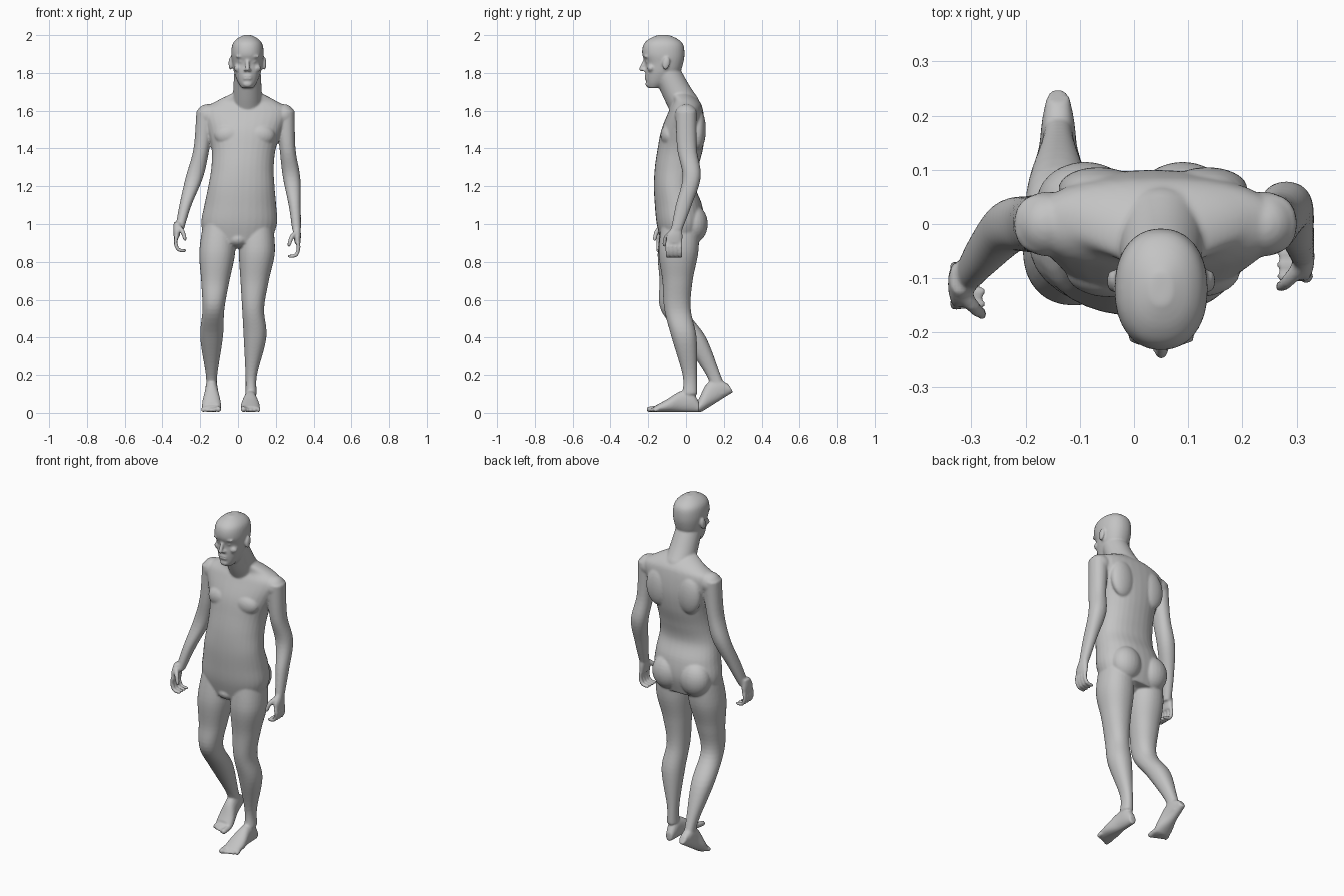
import bpy
import bmesh
from math import cos, sin, pi, radians, copysign
from mathutils import Vector, Matrix

default_cube = bpy.data.objects.get("Cube")
if default_cube:
    bpy.data.objects.remove(default_cube, do_unlink=True)

SIDES = 32
STEPS = 6
bm = bmesh.new()


def skin(rings):
    """Bridge rings of points into a closed shell."""
    loops = [[bm.verts.new(point) for point in ring] for ring in rings]
    for lower, upper in zip(loops, loops[1:]):
        for i in range(len(lower)):
            bm.faces.new((lower[i - 1], lower[i], upper[i], upper[i - 1]))
    bm.faces.new(reversed(loops[0]))
    bm.faces.new(loops[-1])


def smooth_rows(rows):
    """Run a smooth spline through rows of numbers."""
    rows = [Vector(row) for row in rows]
    padded = [rows[0], *rows, rows[-1]]
    result = []
    for before, start, end, after in zip(padded, padded[1:], padded[2:], padded[3:]):
        leave = (end - before) / 2
        arrive = (after - start) / 2
        for step in range(STEPS):
            t = step / STEPS
            ease = t * t * (3 - 2 * t)
            result.append(start.lerp(end, ease) + leave * t * (1 - t) ** 2
                          - arrive * t * t * (1 - t))
    return result + [rows[-1]]


def upright(x, side, along):
    return Vector((x, side, along))


def loft(levels, centres, widths, depths, place=upright, power=2.2):
    """Shell of rounded sections given by centre, half width and half depth."""
    rows = [(level, *centre, width, depth) for level, centre, width, depth
            in zip(levels, centres, widths, depths)]
    rings = []
    for level, x, y, width, depth in smooth_rows(rows):
        ring = []
        for i in range(SIDES):
            angle = 2 * pi * i / SIDES
            c, s = cos(angle), sin(angle)
            ring.append(place(x + width * copysign(abs(c) ** (2 / power), c),
                              y + depth * copysign(abs(s) ** (2 / power), s), level))
        rings.append(ring)
    skin(rings)


def blob(centre, radii, tilt=0):
    """Ellipsoid mass, optionally tilted about x."""
    matrix = (Matrix.Translation(centre) @ Matrix.Rotation(radians(tilt), 4, 'X')
              @ Matrix.Diagonal((*radii, 1)))
    bmesh.ops.create_uvsphere(bm, u_segments=24, v_segments=16, radius=1, matrix=matrix)


def tube(points, start_radius, end_radius):
    """Tapered round tube with rounded ends."""
    path = smooth_rows(points)
    last = len(path) - 1
    rings = []
    for k, point in enumerate(path):
        direction = path[min(k + 1, last)] - path[max(k - 1, 0)]
        turn = direction.to_track_quat('Z', 'Y')
        radius = start_radius + (end_radius - start_radius) * k / last
        rings.append([point + turn @ Vector((radius * cos(2 * pi * i / SIDES),
                                             radius * sin(2 * pi * i / SIDES), 0))
                      for i in range(SIDES)])
    skin(rings)
    blob(path[0], [start_radius] * 3)
    blob(path[-1], [end_radius] * 3)


def lean(height):
    """Sideways shift of the spine, growing from hips to shoulders."""
    return .06 * (height - .9)


# Torso: crotch to base of the neck
torso_levels = [.9 + .1 * k for k in range(8)] + [1.65, 1.7]
torso_middles = (-.03, -.03, -.04, -.06, -.05, -.03, -.015, 0, 0, -.04)
loft(torso_levels, [(lean(z), y) for z, y in zip(torso_levels, torso_middles)],
     (.17, .2, .19, .175, .165, .17, .2, .23, .16, .06),
     (.1, .125, .125, .11, .115, .12, .115, .09, .07, .05))

# Paired masses of chest, shoulder blades, shoulders and seat
for side in (-1, 1):
    blob((.035 + side * .08, -.09, 1.47), (.08, .045, .06))
    blob((.035 + side * .1, .065, 1.5), (.075, .04, .11))
    blob((.04 + side * .2, 0, 1.575), (.06, .06, .06))
    blob((side * .09, .04, 1), (.09, .075, .1))
blob((0, -.06, .92), (.07, .085, .05))

# Neck, leaning forward
tube([(.05, -.01, 1.63), (.05, -.05, 1.7), (.05, -.1, 1.8)], .082, .07)

# Head: jaw to crown
head_middles = (-.17, -.15, -.125, -.115, -.12, -.12, -.12, -.12)
loft((1.72, 1.75, 1.8, 1.85, 1.9, 1.95, 1.98, 2),
     [(.05, y) for y in head_middles],
     (.03, .05, .07, .08, .086, .08, .057, .02),
     (.03, .06, .09, .1, .112, .105, .075, .03))

# Face: nose, chin and lips, then paired nostrils, brows, cheeks, eyes and ears
tube([(.05, -.21, 1.88), (.05, -.225, 1.85), (.05, -.237, 1.82)], .008, .012)
blob((.05, -.2, 1.74), (.025, .016, .016))
for height in (1.77, 1.783):
    blob((.05, -.21, height), (.025, .01, .006))
for side in (-1, 1):
    for across, y, z, radii in ((.013, -.22, 1.815, (.009, .012, .008)),
                                (.034, -.21, 1.887, (.03, .014, .008)),
                                (.047, -.185, 1.825, (.025, .02, .02)),
                                (.032, -.2, 1.86, (.014, .014, .009))):
        blob((.05 + side * across, y, z), radii)
    blob((.05 + side * .09, -.105, 1.85), (.01, .02, .035), tilt=-12)

# Legs: left standing, right trailing with a bent knee
left_leg = ((.1, -.03), (.1, -.04), (.088, -.045), (.08, -.045),
            (.09, -.01), (.07, .02), (.07, .02))
right_leg = ((-.1, -.03), (-.11, -.045), (-.12, -.06), (-.13, -.065),
             (-.14, .04), (-.14, .145), (-.14, .18))
for centres in (left_leg, right_leg):
    loft((1, .85, .7, .55, .4, .2, .1), centres,
         (.085, .095, .075, .058, .06, .03, .03),
         (.1, .105, .08, .07, .066, .038, .04))

# Arms: right one swung forward
left_arm = ((.25, 0), (.262, .005), (.283, .03), (.3, -.012), (.31, -.05))
right_arm = ((-.17, 0), (-.193, 0), (-.23, -.005), (-.278, -.055), (-.31, -.1))
for centres in (left_arm, right_arm):
    loft((1.6, 1.4, 1.25, 1.1, .97), centres,
         (.05, .042, .046, .032, .023), (.055, .052, .048, .042, .03))


def foot(centre, side, ball, lift):
    """Foot whose heel rises about the ball by the lift angle."""
    def place(x, z, y):
        angle = radians(lift) if y > 0 else 0
        return Vector((centre + side * x,
                       ball + y * cos(angle) - z * sin(angle),
                       .004 + y * sin(angle) + z * cos(angle)))

    # Heel to ball, resting on the sole
    heights = (.025, .055, .055, .034, .015)
    loft((.2, .16, .1, .03, -.04), [(0, height) for height in heights],
         (.02, .03, .036, .05, .048), heights, place)
    # Toes, big to little
    for i in range(5):
        radius = .011 if i else .015
        x = -.036 + i * .02
        tip = -.065 + i * .008
        tube([place(x, radius + .005, -.02), place(x, radius, tip)], radius, radius)


foot(.065, 1, -.13, 0)
foot(-.14, -1, .08, 32)


def hand(side, offset):
    """Relaxed hand, palm inward, fingers curled."""
    def place(x, y, z):
        return Vector((side * x, y, z)) + Vector(offset)

    # Palm
    loft((.98, .94, .9), ((.31, -.05), (.313, -.06), (.315, -.063)),
         (.02, .02, .015), (.028, .042, .044), place)
    # Fingers
    for i in range(4):
        y = -.098 + i * .023
        tube([place(.316, y, .9), place(.32, y, .87),
              place(.306, y, .835), place(.272, y, .83)], .011, .009)
    # Thumb
    tube([place(.308, -.075, .955), place(.284, -.105, .93),
          place(.27, -.116, .89)], .015, .01)


hand(1, (0, 0, 0))
hand(-1, (-.01, -.05, .03))

# Fuse all masses into one continuous skin
bmesh.ops.recalc_face_normals(bm, faces=bm.faces)
mesh = bpy.data.meshes.new("body")
bm.to_mesh(mesh)
bm.free()
body = bpy.data.objects.new("body", mesh)
bpy.context.collection.objects.link(body)

fuse = body.modifiers.new("fuse", 'REMESH')
fuse.mode = 'VOXEL'
fuse.voxel_size = .006
fuse.use_smooth_shade = True
relax = body.modifiers.new("relax", 'SMOOTH')
relax.factor = .5
relax.iterations = 5

# Skin colour
grey = bpy.data.materials.new("plain grey")
grey.use_nodes = True
colour = (.55, .55, .55, 1)
grey.diffuse_color = colour
grey.node_tree.nodes["Principled BSDF"].inputs["Base Color"].default_value = colour
mesh.materials.append(grey)
